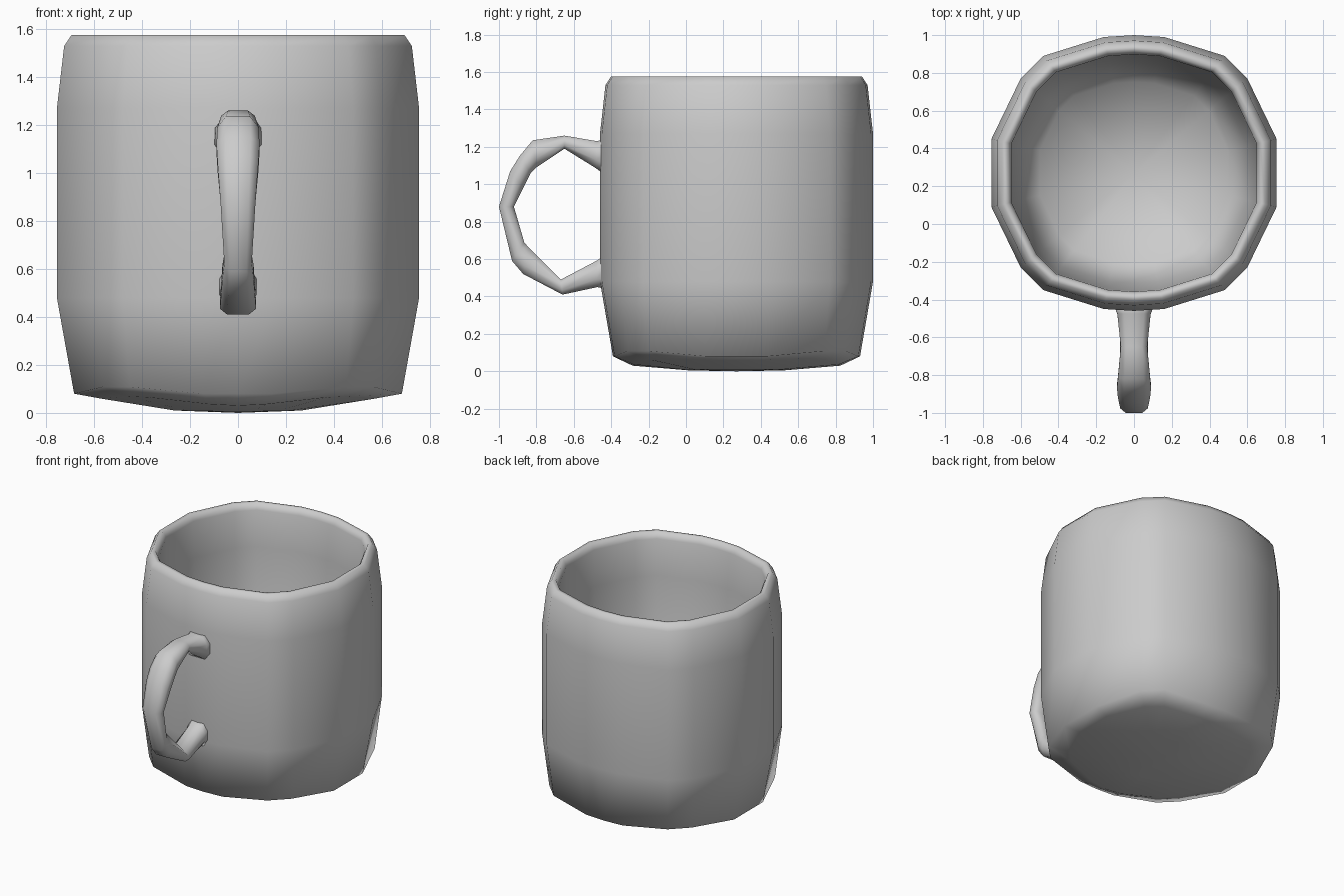
import bpy, bmesh

if "Cube" in bpy.data.objects:
    bpy.data.objects.remove(bpy.data.objects["Cube"])

CY = 0.27  # body centre in y


def loft(name, rings, start=None, end=None):
    """Skin successive rings of points; optional centre points close the ends."""
    bm = bmesh.new()
    vr = [[bm.verts.new(p) for p in r] for r in rings]
    n = len(vr[0])
    for a, b in zip(vr, vr[1:]):
        for i in range(n):
            j = (i + 1) % n
            bm.faces.new((a[i], a[j], b[j], b[i]))
    for ring, tip in ((vr[0], start), (vr[-1], end)):
        if tip:
            c = bm.verts.new(tip)
            for i in range(n):
                bm.faces.new((ring[i], ring[(i + 1) % n], c))
        else:
            bm.faces.new(ring)
    bmesh.ops.recalc_face_normals(bm, faces=bm.faces)
    for f in bm.faces:
        f.smooth = True
    me = bpy.data.meshes.new(name)
    bm.to_mesh(me)
    bm.free()
    ob = bpy.data.objects.new(name, me)
    bpy.context.collection.objects.link(ob)
    return ob


# Body outline: one quadrant, mirrored twice into a faceted round
quad = [(0.755, 0.18), (0.60, 0.50), (0.48, 0.62), (0.16, 0.72), (0, 0.73)]
half = quad + [(-x, y) for x, y in quad[-2::-1]]
outline = half + [(-x, -y) for x, y in half]


def body_ring(scale, z, corner=0.0, side_lift=0.0, corner_lift=0.0):
    pts = []
    for x, y in outline:
        is_corner = 0.4 < abs(x) < 0.7
        s = scale + (corner if is_corner else 0)
        lift = side_lift * abs(x) / 0.755 + (corner_lift if is_corner else 0)
        pts.append((x * s, CY + y * s, z + lift))
    return pts


# Mug body: underside, outer wall, rim, inner wall, floor
rings = [
    body_ring(0.35, 0.005, 0, 0.005),
    body_ring(0.76, 0.03, 0, 0.03, 0.015),
    body_ring(0.905, 0.08, 0.035, 0, 0.028),
    body_ring(1.0, 0.48),
    body_ring(1.0, 1.27),
    body_ring(0.96, 1.53),
    body_ring(0.92, 1.575),
    body_ring(0.885, 1.575),
    body_ring(0.86, 1.53),
    body_ring(0.855, 1.27),
    body_ring(0.80, 0.48),
    body_ring(0.66, 0.20),
]
loft("mug_body", rings, (0, CY, 0), (0, CY, 0.18))

# Handle stations: outer y, z, inner y, z, half width
stations = [
    (-0.42, 1.25, -0.42, 1.04, 0.11),
    (-0.475, 1.23, -0.48, 1.085, 0.088),
    (-0.65, 1.26, -0.65, 1.19, 0.07),
    (-0.82, 1.235, -0.80, 1.09, 0.085),
    (-0.89, 1.15, -0.83, 1.06, 0.09),
    (-0.94, 1.07, -0.87, 0.98, 0.085),
    (-1.00, 0.88, -0.92, 0.88, 0.073),
    (-0.93, 0.59, -0.865, 0.69, 0.057),
    (-0.87, 0.52, -0.84, 0.66, 0.065),
    (-0.66, 0.41, -0.67, 0.49, 0.075),
    (-0.475, 0.45, -0.48, 0.59, 0.07),
    (-0.42, 0.44, -0.42, 0.63, 0.09),
]
section = [(0.6, 1), (1, 0.7), (1, 0.3), (0.6, 0),
           (-0.6, 0), (-1, 0.3), (-1, 0.7), (-0.6, 1)]
loft("handle", [[(u * w, iy + (oy - iy) * t, iz + (oz - iz) * t) for u, t in section]
                for oy, oz, iy, iz, w in stations])
